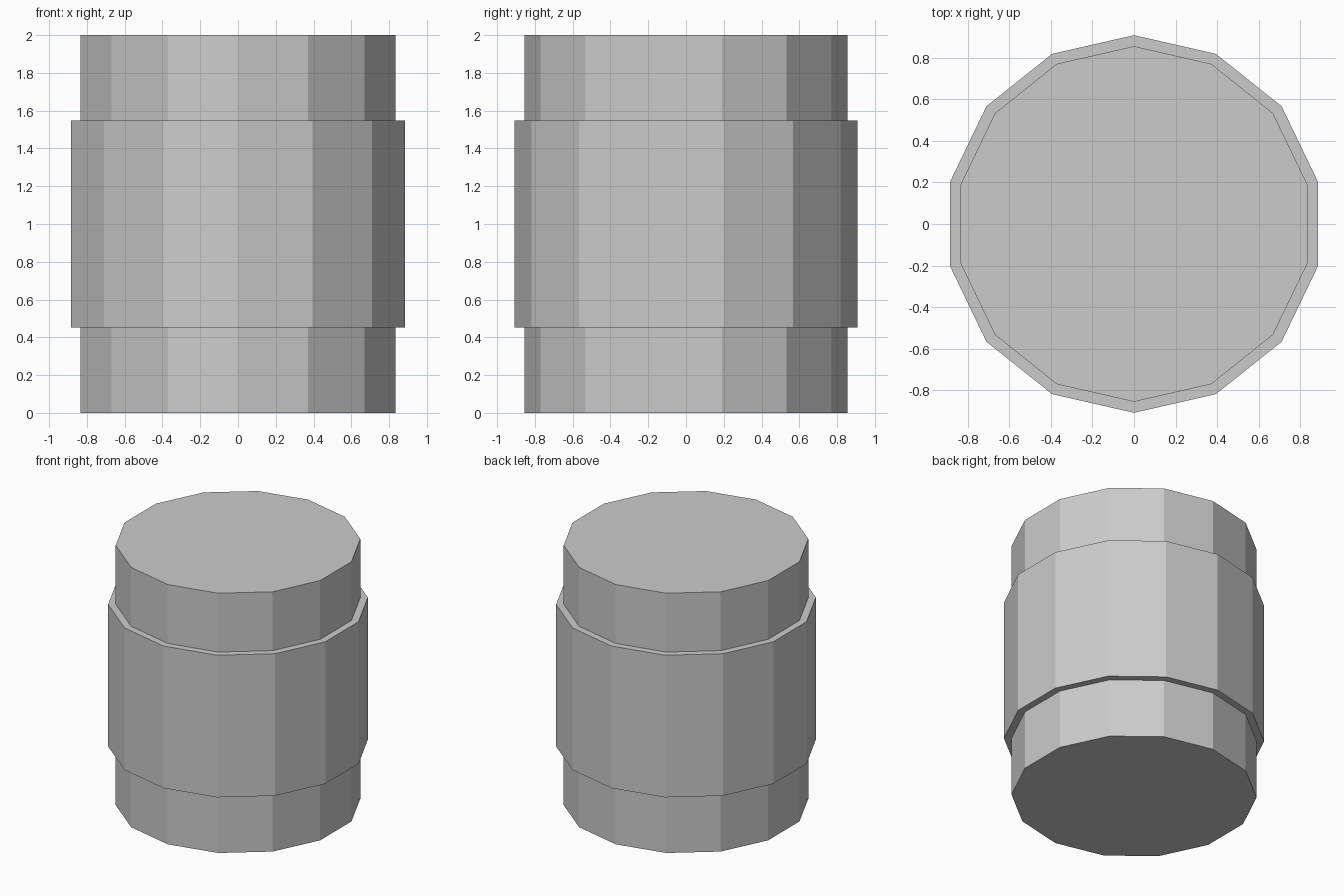
import bpy, bmesh, math

if "Cube" in bpy.data.objects:
    bpy.data.objects.remove(bpy.data.objects["Cube"])

SIDES = 14
# Stepped outline (radius, height): lower neck, wide band, upper neck
PROFILE = [(0.855, 0.0), (0.855, 0.453), (0.908, 0.453),
           (0.908, 1.547), (0.855, 1.547), (0.855, 2.0)]

grey = bpy.data.materials.new("plain grey")
grey.diffuse_color = (0.6, 0.6, 0.6, 1)
grey.use_nodes = True
grey.node_tree.nodes["Principled BSDF"].inputs["Base Color"].default_value = grey.diffuse_color

# One ring of vertices per outline point, with a corner on the y axis
bm = bmesh.new()
rings = []
for radius, z in PROFILE:
    ring = []
    for i in range(SIDES):
        a = math.pi / 2 + math.tau * i / SIDES
        ring.append(bm.verts.new((radius * math.cos(a), radius * math.sin(a), z)))
    rings.append(ring)

# Walls and step ledges
for low, high in zip(rings, rings[1:]):
    for i in range(SIDES):
        j = (i + 1) % SIDES
        bm.faces.new((low[i], low[j], high[j], high[i]))

# Flat end caps
bm.faces.new(rings[0][::-1])
bm.faces.new(rings[-1])
bmesh.ops.recalc_face_normals(bm, faces=bm.faces)

mesh = bpy.data.meshes.new("banded_drum")
bm.to_mesh(mesh)
bm.free()
mesh.materials.append(grey)
drum = bpy.data.objects.new("banded_drum", mesh)
bpy.context.collection.objects.link(drum)
